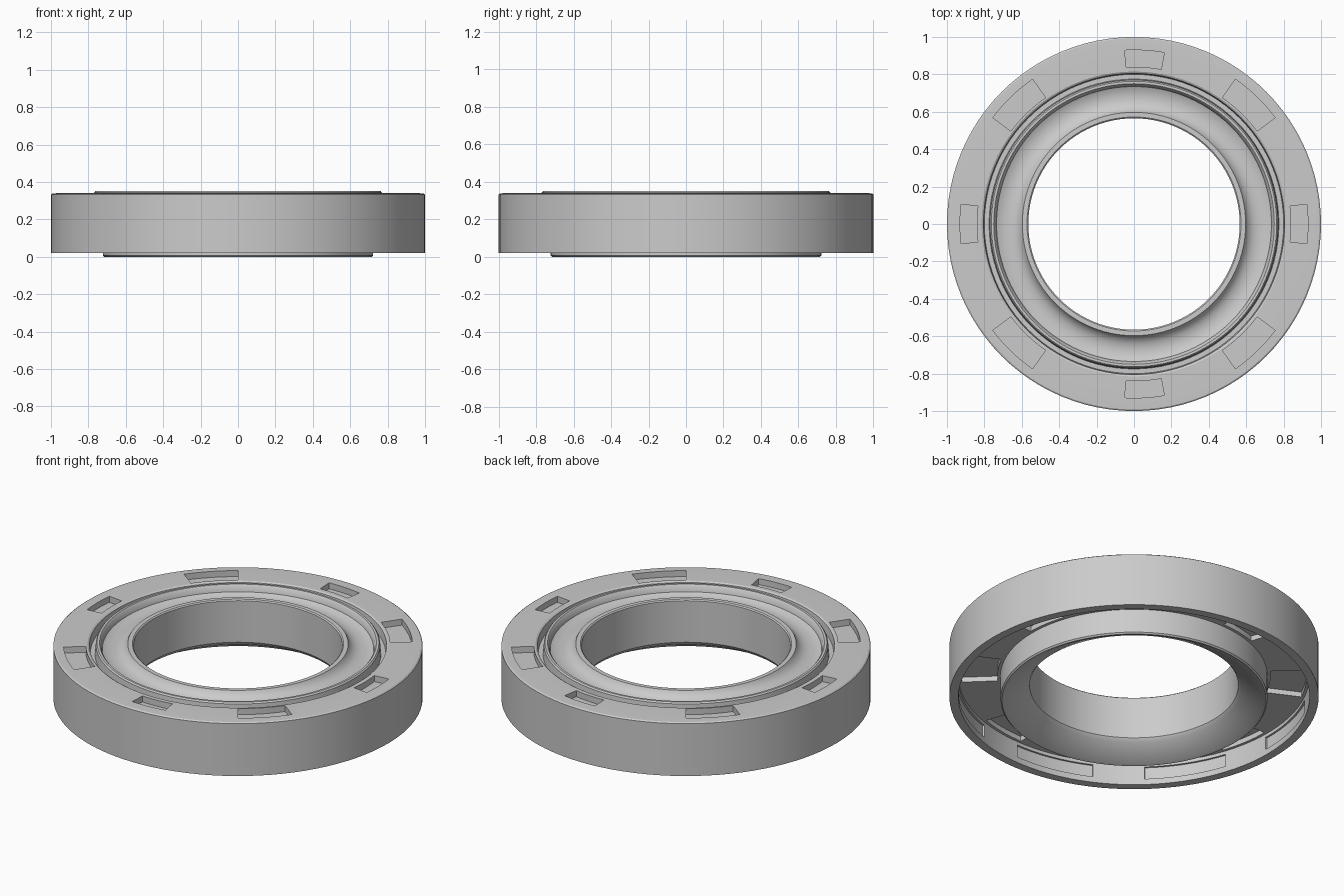
import bpy, bmesh
from math import sin, cos, radians, pi

if "Cube" in bpy.data.objects:
    bpy.data.objects.remove(bpy.data.objects["Cube"])

SEG = 96


def new_object(name, bm):
    bmesh.ops.recalc_face_normals(bm, faces=bm.faces)
    mesh = bpy.data.meshes.new(name)
    bm.to_mesh(mesh)
    bm.free()
    obj = bpy.data.objects.new(name, mesh)
    bpy.context.collection.objects.link(obj)
    return obj


def lathe(name, profile):
    """Revolve a closed (radius, z) profile around z."""
    bm = bmesh.new()
    rings = [[bm.verts.new((r * cos(2 * pi * i / SEG), r * sin(2 * pi * i / SEG), z))
              for r, z in profile] for i in range(SEG)]
    n = len(profile)
    for i in range(SEG):
        a, b = rings[i], rings[(i + 1) % SEG]
        for j in range(n):
            k = (j + 1) % n
            bm.faces.new((a[j], b[j], b[k], a[k]))
    return new_object(name, bm)


def sectors(name, items):
    """Arc-shaped blocks: (centre angle, half angle, r0, r1, z0, z1)."""
    bm = bmesh.new()
    steps = 8
    for mid, half, r0, r1, z0, z1 in items:
        loops = []
        for i in range(steps + 1):
            t = radians(mid - half + 2 * half * i / steps)
            loops.append([bm.verts.new((r * cos(t), r * sin(t), z))
                          for r, z in ((r0, z0), (r1, z0), (r1, z1), (r0, z1))])
        for a, b in zip(loops, loops[1:]):
            for j in range(4):
                k = (j + 1) % 4
                bm.faces.new((a[j], b[j], b[k], a[k]))
        bm.faces.new(loops[0])
        bm.faces.new(loops[-1])
    return new_object(name, bm)


def cut(obj, cutter):
    cutter.hide_render = True
    mod = obj.modifiers.new("cut", 'BOOLEAN')
    mod.operation = 'DIFFERENCE'
    mod.solver = 'EXACT'
    mod.object = cutter
    bpy.context.view_layer.objects.active = obj
    bpy.ops.object.modifier_apply(modifier=mod.name)
    bpy.data.objects.remove(cutter, do_unlink=True)


# Ring body: outer wall, flange, raised bead, dished web, bore and bottom collar
ring = lathe("ring_body", [
    (0.951, 0.02), (1.0, 0.02), (1.0, 0.333), (0.992, 0.339), (0.95, 0.341),
    (0.815, 0.341), (0.805, 0.335), (0.80, 0.285), (0.775, 0.285),
    (0.77, 0.343), (0.763, 0.351), (0.75, 0.351), (0.742, 0.342),
    (0.735, 0.312), (0.71, 0.30), (0.67, 0.297), (0.64, 0.303),
    (0.615, 0.317), (0.602, 0.335), (0.597, 0.344), (0.572, 0.344), (0.565, 0.338),
    (0.565, 0.09), (0.58, 0.07), (0.70, 0.004), (0.715, 0.0), (0.723, 0.008),
    (0.723, 0.15), (0.951, 0.15)])

# Shallow pockets in the top flange
pockets = [(a, 6.5, 0.84, 0.93, 0.305, 0.4) for a in (0, 86.5, 180, 273.5)]
pockets += [(a, 9, 0.825, 0.945, 0.305, 0.4) for a in (46, 134, 226, 314)]
cut(ring, sectors("top_pockets", pockets))

# Recessed panels inside the outer wall
cut(ring, sectors("wall_panels", [(32.5 + 45 * i, 14, 0.93, 0.962, 0.055, 0.13)
                                  for i in range(8)]))

# Steps in the roof of the underside channel
cut(ring, sectors("roof_steps", [(10 + 45 * i, 9, 0.74, 0.935, 0.1, 0.18)
                                 for i in range(8)]))

bpy.ops.object.select_all(action='DESELECT')
ring.select_set(True)
bpy.context.view_layer.objects.active = ring
bpy.ops.object.shade_smooth_by_angle(angle=radians(30))
